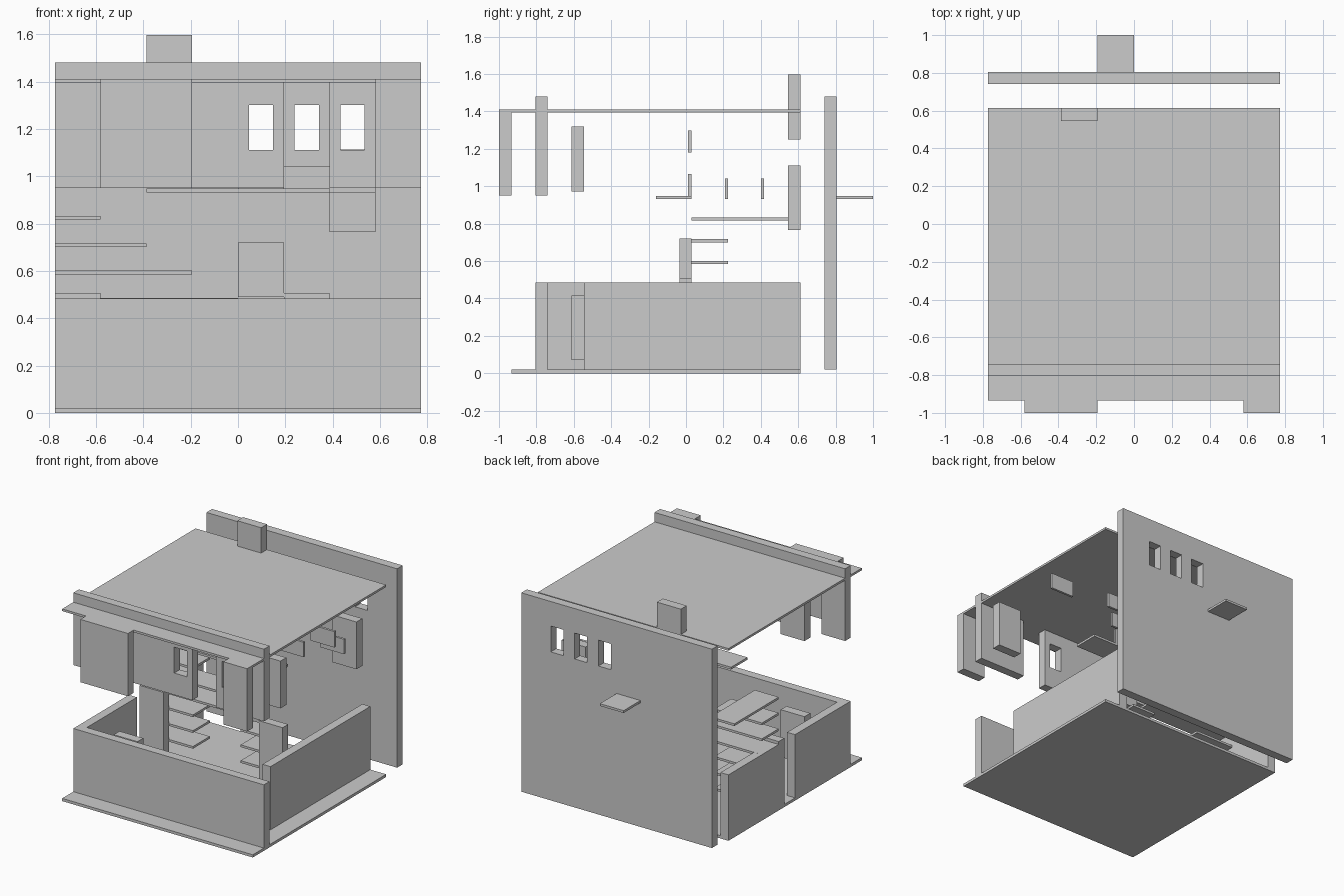
import bpy, bmesh

if "Cube" in bpy.data.objects:
    bpy.data.objects.remove(bpy.data.objects["Cube"])

U = 0.1935            # plan grid module
T = 0.065             # wall thickness
P = 0.0165            # plank thickness
W = 4 * U             # half width of the house


def box(name, x, y, z):
    bm = bmesh.new()
    bmesh.ops.create_cube(bm, size=1)
    for v in bm.verts:
        for i, (a, b) in enumerate((x, y, z)):
            v.co[i] = a if v.co[i] < 0 else b
    me = bpy.data.meshes.new(name)
    bm.to_mesh(me)
    bm.free()
    ob = bpy.data.objects.new(name, me)
    bpy.context.collection.objects.link(ob)
    return ob


def cut_windows(wall, tiles, y):
    # one window centred in each listed grid tile
    for t in tiles:
        c = (t + 0.5) * U
        cutter = box("window_cutter", (c - 0.051, c + 0.051), (y - 0.1, y + 0.1), (1.11, 1.30))
        cutter.hide_render = True
        cutter.hide_viewport = True
        cutter.display_type = 'WIRE'
        m = wall.modifiers.new("window", 'BOOLEAN')
        m.operation = 'DIFFERENCE'
        m.solver = 'EXACT'
        m.object = cutter


# floor and roof slabs
box("floor", (-W, W), (-0.934, 0.613), (0, 0.02))
box("roof", (-W, W), (-0.934, 0.613), (1.395, 1.411))

# ground storey walls
F = (-0.805, -0.74)
box("front_wall_lower", (-W, W), F, (0.02, 0.484))
box("right_wall", (3 * U, 3 * U + T), (-0.545, 0.613), (0.02, 0.484))
box("left_wall_front", (-W, -W + T), (-0.74, -0.16), (0.02, 0.484))
box("left_wall_back", (-W, -W + T), (-0.035, 0.613), (0.02, 0.484))

# tall back wall with three windows and a balcony ledge
back = box("back_wall", (-W, W), (0.74, 0.805), (0.02, 1.48))
cut_windows(back, (0, 1, 2), 0.77)
box("balcony", (-U, 0), (0.805, 1.0), (0.931, 0.948))

# upper front wall in sections, with parapet
Z2 = (0.95, 1.395)
box("front_wall_upper_left", (-4 * U, -3 * U), F, Z2)
mid = box("front_wall_upper_middle", (-2 * U, U), F, Z2)
right = box("front_wall_upper_right", (2 * U, 4 * U), F, Z2)
cut_windows(mid, (0,), -0.77)
cut_windows(right, (2,), -0.77)
box("parapet", (-W, W), F, (1.395, 1.48))

# projecting front bays
for i, j in ((-3, -1), (3, 4)):
    box("front_bay", (i * U, j * U), (-1.0, -0.934), (0.95, 1.411))

# loose window and door leaves
for i, y, z0 in ((-3, -0.613, 0.07), (-3, -0.613, 0.972), (3, -0.613, 0.972),
                 (2, 0.545, 0.765), (-2, 0.545, 1.25)):
    box("panel", (i * U, (i + 1) * U), (y, y + 0.068), (z0, z0 + 0.347))

# partition beside the stairs
for i, z0, z1 in ((-4, 0.02, 0.506), (0, 0.49, 0.72), (1, 0.02, 0.506)):
    box("partition", (i * U, (i + 1) * U), (-0.035, 0.03), (z0, z1))

# stair treads, rising to the left, with an opening below
for k in range(1, 8):
    z = 0.02 + 0.1161 * k
    end = (4 - k) * U
    spans = [(-W, end)] if k > 3 else [(-W, -2 * U), (0, end)]
    for s in spans:
        box("stair_tread", s, (0.03, 0.545 if k == 7 else 0.225), (z - P, z))

# upper landing and thin guard boards
box("landing", (-2 * U, 2 * U), (-0.16, 0.03), (0.931, 0.948))
for i, y, z0, z1 in ((0, 0.012, 0.931, 1.065), (1, 0.208, 0.931, 1.04),
                     (2, 0.4, 0.931, 1.04), (3, 0.012, 1.18, 1.297)):
    box("guard_board", (i * U, (i + 1) * U), (y, y + 0.017), (z0, z1))
